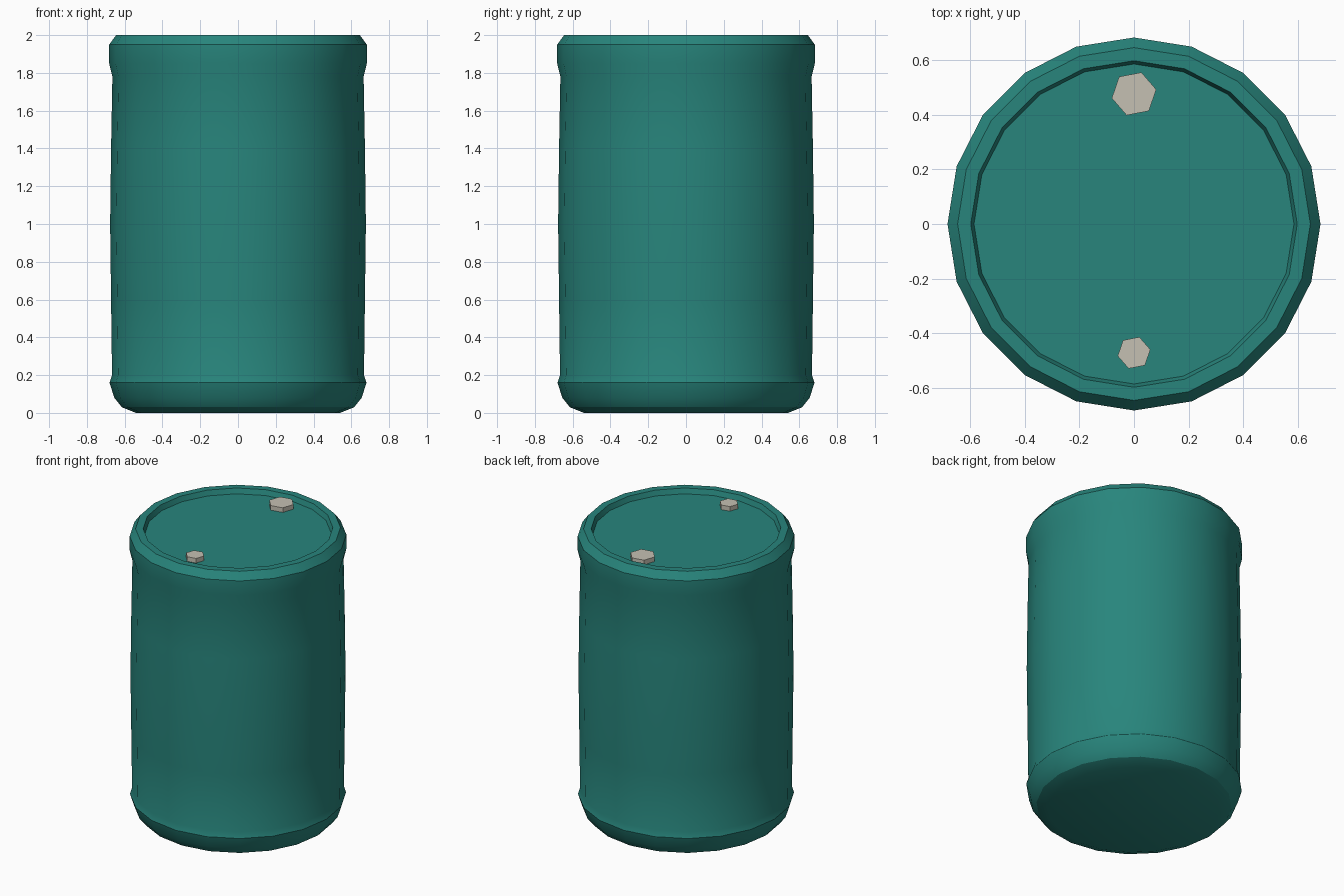
import bpy, bmesh, math

if "Cube" in bpy.data.objects:
    bpy.data.objects.remove(bpy.data.objects["Cube"])


def material(name, rgb):
    m = bpy.data.materials.new(name)
    m.diffuse_color = (*rgb, 1)
    m.use_nodes = True
    m.node_tree.nodes["Principled BSDF"].inputs["Base Color"].default_value = m.diffuse_color
    return m


teal = material("teal_plastic", (0.021, 0.235, 0.202))
grey = material("warm_grey_cap", (0.56, 0.53, 0.45))


def lathe(name, profile, sides, mat, location=(0, 0, 0), turn=0.0):
    """Turn an (r, z) profile into a closed solid, capped at both ends."""
    bm = bmesh.new()
    rings = []
    for r, z in profile:
        rings.append([bm.verts.new((r * math.cos(turn + math.tau * i / sides),
                                    r * math.sin(turn + math.tau * i / sides), z))
                      for i in range(sides)])
    for a, b in zip(rings, rings[1:]):
        for i in range(sides):
            j = (i + 1) % sides
            bm.faces.new((a[i], a[j], b[j], b[i]))
    bm.faces.new(rings[0][::-1])
    bm.faces.new(rings[-1])
    mesh = bpy.data.meshes.new(name)
    bm.to_mesh(mesh)
    bm.free()
    mesh.materials.append(mat)
    obj = bpy.data.objects.new(name, mesh)
    obj.location = location
    bpy.context.collection.objects.link(obj)
    return obj


# Drum: rounded base, ridge, slightly bulged wall, thick rim and sunken lid
LID_Z = 1.965
drum = lathe("drum_body", [
    (0.54, 0.0), (0.615, 0.03), (0.655, 0.08), (0.68, 0.16), (0.667, 0.2),
    (0.672, 0.6), (0.677, 1.0), (0.672, 1.4), (0.665, 1.78),
    (0.682, 1.85), (0.682, 1.95), (0.645, 2.0),
    (0.597, 2.0), (0.585, LID_Z)], 20, teal)
bpy.context.view_layer.objects.active = drum
drum.select_set(True)
bpy.ops.object.shade_smooth_by_angle(angle=math.radians(27))

# Hexagonal bung caps on the lid
for name, y, r in (("large_bung_cap", 0.476, 0.083), ("small_bung_cap", -0.471, 0.061)):
    lathe(name, [(r, LID_Z - 0.01), (r, LID_Z + 0.032)], 6, grey,
          (0, y, 0), math.radians(11))
